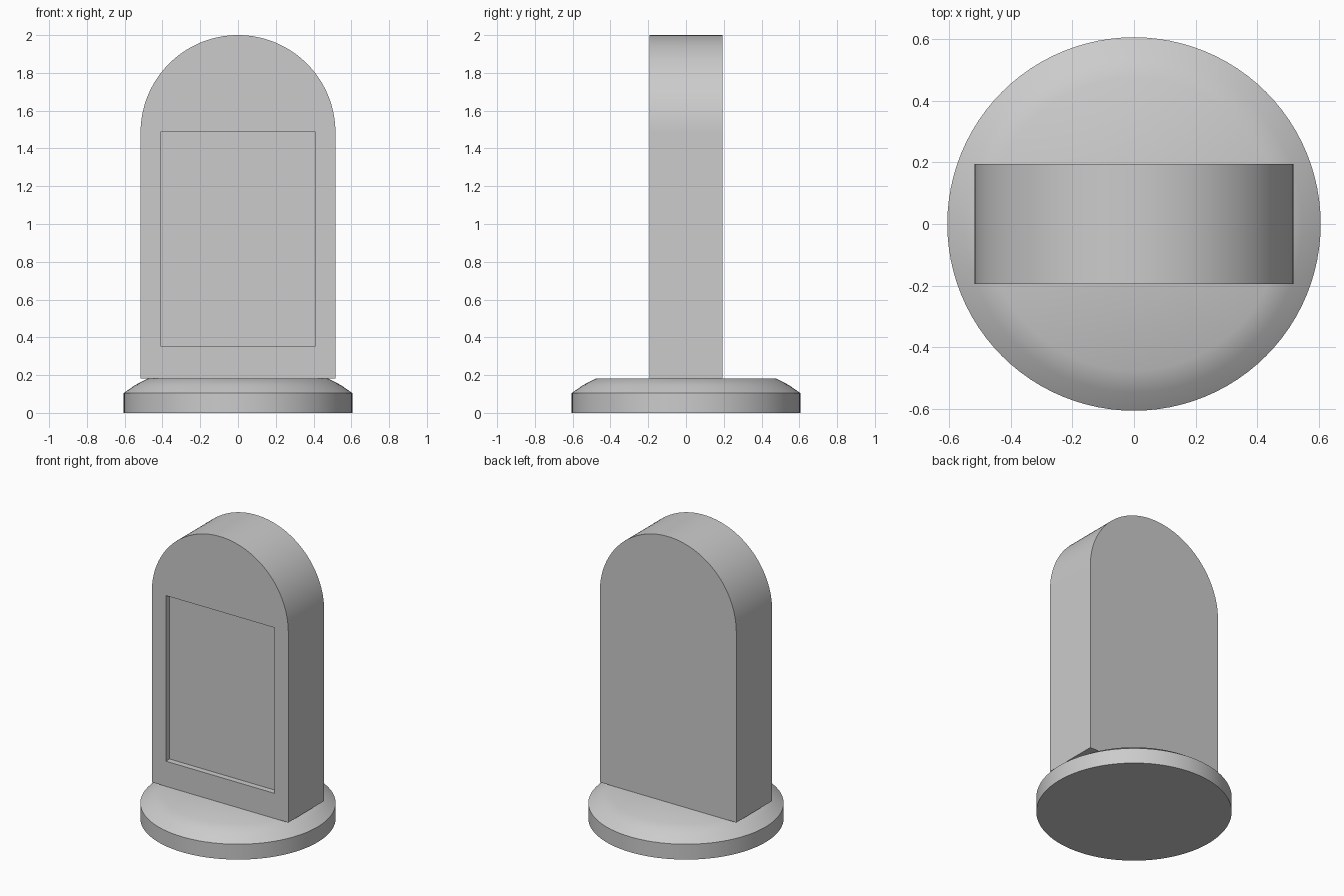
import bpy
import bmesh
from math import cos, sin, pi, radians

cube = bpy.data.objects.get("Cube")
if cube:
    bpy.data.objects.remove(cube)

stone = bpy.data.materials.new("light_grey")
stone.use_nodes = True
GREY = (0.6, 0.6, 0.6, 1)
stone.diffuse_color = GREY
stone.node_tree.nodes["Principled BSDF"].inputs["Base Color"].default_value = GREY


def finish(bm, name, angle):
    """Turn a bmesh into a shaded, coloured object."""
    bmesh.ops.recalc_face_normals(bm, faces=bm.faces)
    mesh = bpy.data.meshes.new(name)
    bm.to_mesh(mesh)
    bm.free()
    mesh.materials.append(stone)
    obj = bpy.data.objects.new(name, mesh)
    bpy.context.collection.objects.link(obj)
    bpy.ops.object.select_all(action="DESELECT")
    obj.select_set(True)
    bpy.context.view_layer.objects.active = obj
    bpy.ops.object.shade_smooth_by_angle(angle=radians(angle))
    return obj


# Round base: lathed profile with a softly domed shoulder
bm = bmesh.new()
SEGMENTS = 96
rings = []
for radius, z in [(0.605, 0), (0.605, 0.105), (0.545, 0.147), (0.475, 0.183)]:
    rings.append([bm.verts.new((radius * cos(2 * pi * i / SEGMENTS),
                                radius * sin(2 * pi * i / SEGMENTS), z))
                  for i in range(SEGMENTS)])
for low, high in zip(rings, rings[1:]):
    for i in range(SEGMENTS):
        j = (i + 1) % SEGMENTS
        bm.faces.new((low[i], low[j], high[j], high[i]))
bm.faces.new(rings[0])
bm.faces.new(rings[-1])
finish(bm, "round_base", 35)

# Upright slab with a semicircular top
HALF_WIDTH, HALF_DEPTH, BOTTOM = 0.516, 0.194, 0.183
SPRING = 2 - HALF_WIDTH
ARC = 64
outline = [(-HALF_WIDTH, BOTTOM), (HALF_WIDTH, BOTTOM)]
outline += [(HALF_WIDTH * cos(pi * i / ARC), SPRING + HALF_WIDTH * sin(pi * i / ARC))
            for i in range(ARC + 1)]
bm = bmesh.new()
front = bm.faces.new([bm.verts.new((x, -HALF_DEPTH, z)) for x, z in outline])
extruded = bmesh.ops.extrude_face_region(bm, geom=[front], use_keep_orig=True)
bmesh.ops.translate(bm, vec=(0, 2 * HALF_DEPTH, 0),
                    verts=[v for v in extruded["geom"] if isinstance(v, bmesh.types.BMVert)])
slab = finish(bm, "arched_slab", 30)

# Shallow rectangular recess in the front
RECESS_DEPTH, LOW, HIGH = 0.04, 0.355, 1.487
bm = bmesh.new()
bmesh.ops.create_cube(bm, size=1)
for v in bm.verts:
    v.co.x *= 0.82
    v.co.y = -HALF_DEPTH + v.co.y * 2 * RECESS_DEPTH
    v.co.z = (LOW + HIGH) / 2 + v.co.z * (HIGH - LOW)
cutter = finish(bm, "recess_cutter", 30)
cutter.hide_render = True

cut = slab.modifiers.new("recess", "BOOLEAN")
cut.operation = "DIFFERENCE"
cut.solver = "EXACT"
cut.object = cutter
bpy.context.view_layer.objects.active = slab
bpy.ops.object.select_all(action="DESELECT")
slab.select_set(True)
bpy.ops.object.modifier_apply(modifier=cut.name)
bpy.data.objects.remove(cutter)
bpy.ops.object.shade_smooth_by_angle(angle=radians(30))
